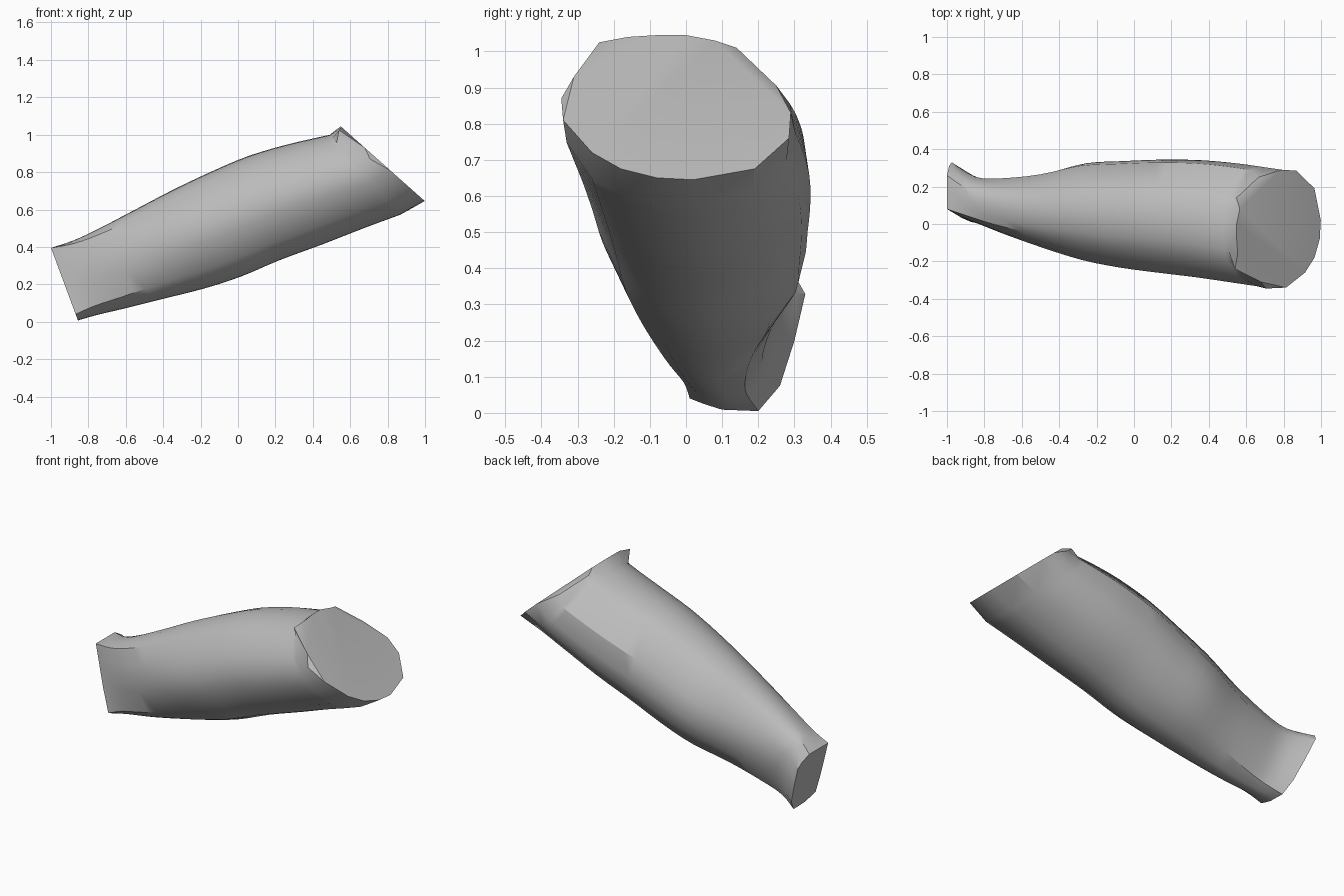
import bpy, bmesh, math

if "Cube" in bpy.data.objects:
    bpy.data.objects.remove(bpy.data.objects["Cube"])

# Rim of the wide, slanted end (y, z), starting at the front and going under
RIM = [(-.34, .81), (-.26, .72), (-.18, .675), (-.08, .65), (.02, .645), (.19, .675),
       (.285, .76), (.29, .83), (.25, .905), (.14, 1.01), (.08, 1.03), (0, 1.045),
       (-.08, 1.045), (-.16, 1.04), (-.24, 1.025), (-.31, .93), (-.345, .87)]
# Rim of the narrow end, as (y, height fraction), same order
WRIST = [(.03, .42), (.01, .09), (.05, .05), (.1, .01), (.15, .005), (.2, 0), (.26, .18),
         (.3, .5), (.33, .83), (.31, .92), (.26, 1), (.22, 1), (.18, 1), (.13, 1),
         (.08, 1), (.063, .8), (.045, .6)]
# Stations: top x, top z, bottom x, bottom z, y min, y max, wrist-shape weight
STATIONS = [(-1, .395, -.855, .005, .01, .33, 1),
            (-.88, .435, -.75, .035, -.02, .255, .6),
            (-.75, .495, -.6, .07, -.07, .25, .35),
            (-.55, .6, -.4, .12, -.135, .275, .12),
            (-.35, .705, -.18, .175, -.195, .325, 0),
            (-.15, .8, .02, .24, -.235, .337, 0),
            (.05, .885, .22, .325, -.262, .345, 0),
            (.25, .945, .45, .41, -.288, .342, 0),
            (.4, .98, .68, .5, -.315, .325, 0),
            (.49, 1.0, .87, .57, -.335, .305, 0)]
RECESSED = {8, 9, 14, 16}
N = len(RIM)
angles = [math.atan2((z - .845) / .2, (y + .025) / .318) for y, z in RIM]


def spline(a, b, c, d, t):
    return .5 * (2*b + (c - a)*t + (2*a - 5*b + 4*c - d)*t*t + (3*b - a - 3*c + d)*t**3)


def station_points(s):
    tx, tz, bx, bz, y0, y1, w = s
    pts = []
    for a, (wy, wt) in zip(angles, WRIST):
        u = (1 - w) * (.5 + .5 * math.cos(a)) + w * (wy - .01) / .32
        t = (1 - w) * (.5 + .5 * math.sin(a)) + w * wt
        pts.append((bx + (tx - bx)*t, y0 + (y1 - y0)*u, bz + (tz - bz)*t))
    return pts


# Smoothly interpolated rings along the limb
rings = []
last = len(STATIONS) - 1
for i in range(last):
    ctrl = [STATIONS[max(0, min(last, i + k))] for k in (-1, 0, 1, 2)]
    for j in range(3):
        rings.append(station_points([spline(*v, j / 3) for v in zip(*ctrl)]))
rings.append(station_points(STATIONS[-1]))

# Slanted rim, slightly ragged
rim = []
for k, (y, z) in enumerate(RIM):
    x = .56 + (1.035 - z) * 1.125 - (.04 if k in RECESSED else 0)
    rim.append((max(x, .54), y, z))
rings.append(rim)

bm = bmesh.new()
loops = [[bm.verts.new(p) for p in r] for r in rings]
for a, b in zip(loops, loops[1:]):
    for k in range(N):
        n = (k + 1) % N
        bm.faces.new((a[k], b[k], b[n], a[n]))
# Flat ends; the recessed rim points are joined by corner facets
caps = [bm.faces.new(loops[0])]
end = loops[-1]
caps.append(bm.faces.new([end[k] for k in range(N) if k not in RECESSED]))
caps.append(bm.faces.new([end[7], end[8], end[9], end[10]]))
for k in (14, 16):
    caps.append(bm.faces.new([end[k - 1], end[k], end[(k + 1) % N]]))
bmesh.ops.recalc_face_normals(bm, faces=bm.faces)
bmesh.ops.triangulate(bm, faces=caps)

mesh = bpy.data.meshes.new("forearm")
bm.to_mesh(mesh)
bm.free()
limb = bpy.data.objects.new("forearm", mesh)
bpy.context.collection.objects.link(limb)

grey = bpy.data.materials.new("plain grey")
grey.diffuse_color = (.5, .5, .5, 1)
grey.use_nodes = True
grey.node_tree.nodes["Principled BSDF"].inputs["Base Color"].default_value = grey.diffuse_color
mesh.materials.append(grey)

bpy.context.view_layer.objects.active = limb
limb.select_set(True)
bpy.ops.object.shade_smooth_by_angle(angle=math.radians(32))
